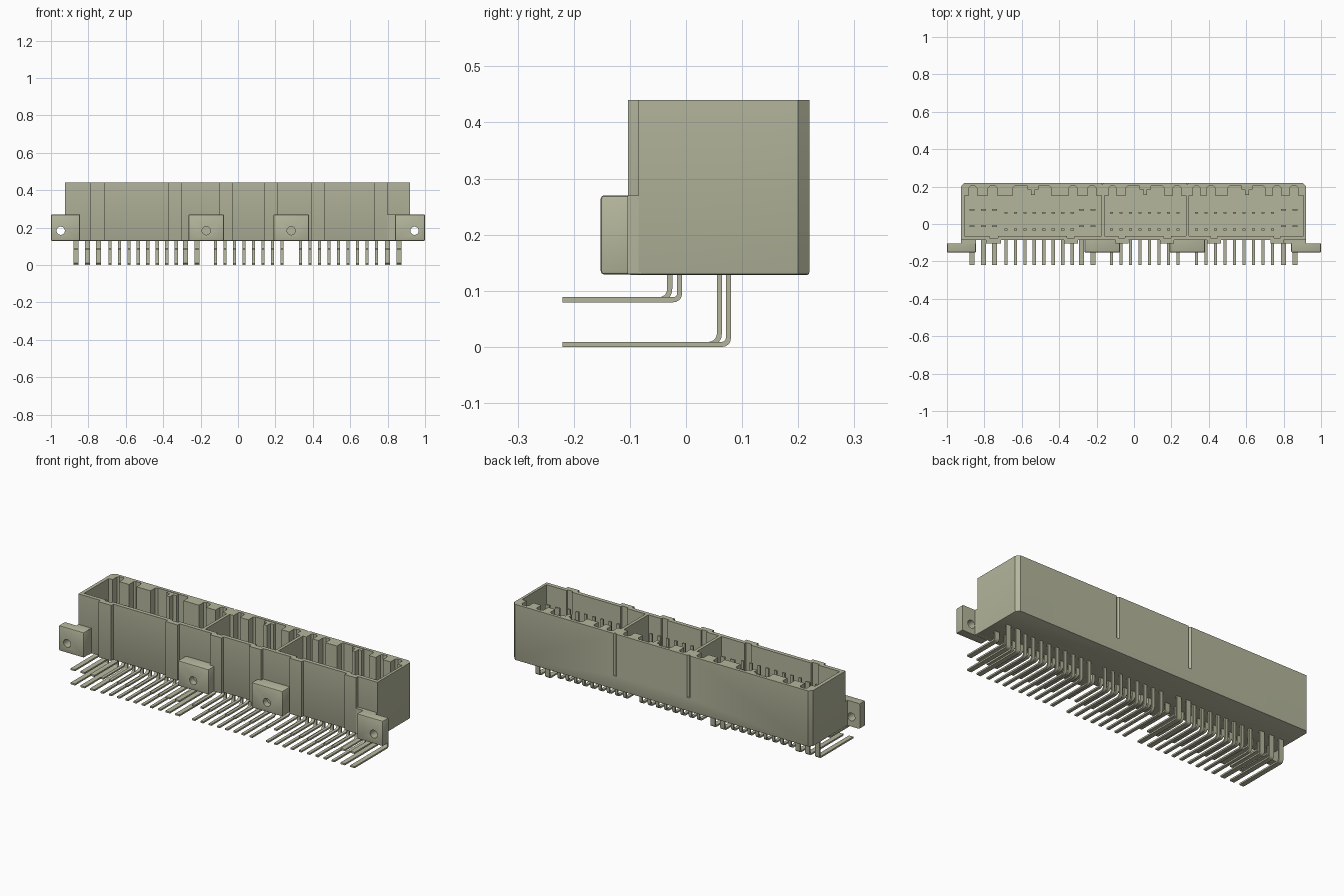
import bpy, bmesh, math
from mathutils import Vector

old = bpy.data.objects.get("Cube")
if old:
    bpy.data.objects.remove(old, do_unlink=True)

COLOR = (0.46, 0.47, 0.335, 1.0)
mat = bpy.data.materials.new("khaki plastic")
mat.use_nodes = True
mat.diffuse_color = COLOR
bsdf = mat.node_tree.nodes["Principled BSDF"]
bsdf.inputs["Base Color"].default_value = COLOR
bsdf.inputs["Roughness"].default_value = 0.6


def finish(name, bm):
    bmesh.ops.recalc_face_normals(bm, faces=bm.faces)
    me = bpy.data.meshes.new(name)
    bm.to_mesh(me)
    bm.free()
    me.materials.append(mat)
    ob = bpy.data.objects.new(name, me)
    bpy.context.collection.objects.link(ob)
    return ob


def add_prism(bm, pts, lo, hi, axis="z"):
    """Extrude a flat outline along z (xy outline) or along x (yz outline)."""
    def place(p, h):
        return (p[0], p[1], h) if axis == "z" else (h, p[0], p[1])
    face = bm.faces.new([bm.verts.new(place(p, lo)) for p in pts])
    res = bmesh.ops.extrude_face_region(bm, geom=[face])
    verts = [v for v in res["geom"] if isinstance(v, bmesh.types.BMVert)]
    shift = (0, 0, hi - lo) if axis == "z" else (hi - lo, 0, 0)
    bmesh.ops.translate(bm, verts=verts, vec=shift)


def rect(x0, x1, y0, y1):
    return [(x0, y0), (x1, y0), (x1, y1), (x0, y1)]


def prism(name, pts, lo, hi):
    bm = bmesh.new()
    add_prism(bm, pts, lo, hi)
    return finish(name, bm)


def cut(ob, cutters):
    """Subtract the cutters from the part and remove them."""
    bpy.context.view_layer.objects.active = ob
    for c in cutters:
        c.hide_render = True
        m = ob.modifiers.new("cut", "BOOLEAN")
        m.operation, m.solver, m.object = "DIFFERENCE", "EXACT", c
        bpy.ops.object.modifier_apply(modifier=m.name)
        bpy.data.objects.remove(c, do_unlink=True)


# --- main dimensions
LEFT, RIGHT, BACK = -0.925, 0.92, 0.22
FRONT, RIB_FRONT, LUG_FRONT = -0.085, -0.103, -0.152
BOTTOM, TOP, FLOOR, LUG_TOP = 0.128, 0.44, 0.19, 0.27
RIBS = [(-0.79, -0.71), (-0.375, -0.30), (-0.10, -0.03),
        (0.14, 0.215), (0.39, 0.465), (0.73, 0.80)]
NOTCHES = [(-0.882, -0.84), (-0.78, -0.733), (-0.647, -0.444), (-0.348, -0.305),
           (-0.246, -0.203), (-0.134, -0.096), (-0.043, 0.16), (0.209, 0.251),
           (0.315, 0.353), (0.39, 0.433), (0.503, 0.70), (0.743, 0.786), (0.834, 0.877)]
BAYS = [(-0.905, -0.175), (-0.158, 0.277), (0.294, 0.905)]

# --- housing: outline with front ribs and chamfered back corners
outline = [(LEFT, FRONT)]
for a, b in RIBS:
    outline += [(a, FRONT), (a, RIB_FRONT), (b, RIB_FRONT), (b, FRONT)]
outline += [(RIGHT, FRONT), (RIGHT, BACK - 0.02), (RIGHT - 0.018, BACK),
            (LEFT + 0.018, BACK), (LEFT, BACK - 0.02)]
bm = bmesh.new()
add_prism(bm, outline, BOTTOM, TOP)
low = [e for e in bm.edges if all(v.co.z < BOTTOM + 0.001 for v in e.verts)]
bmesh.ops.bevel(bm, geom=low, offset=0.005, segments=2, affect="EDGES", profile=0.5)
housing = finish("housing", bm)

# --- open bays with key slots along the front and toothed back walls
cutters = []
for x0, x1 in BAYS:
    pts = [(x0, -0.063)]
    for a, b in RIBS:
        if x0 < a and b < x1:
            pts += [(a + 0.018, -0.063), (a + 0.018, -0.074),
                    (b - 0.018, -0.074), (b - 0.018, -0.063)]
    pts += [(x1, -0.063), (x1, 0.153)]
    for a, b in reversed(NOTCHES):
        if x0 < a and b < x1:
            pts += [(b, 0.153), (b, 0.193), (b - 0.01, 0.203),
                    (a + 0.01, 0.203), (a, 0.193), (a, 0.153)]
    pts += [(x0, 0.153)]
    cutters.append(prism("bay_cutter", pts, FLOOR, TOP + 0.05))
# shallow grooves down the back
for x in (-0.17, 0.285):
    groove = [(x - 0.012, BACK + 0.003), (x, BACK - 0.01), (x + 0.012, BACK + 0.003)]
    cutters.append(prism("groove_cutter", groove, 0.205, TOP + 0.05))
cut(housing, cutters)

# --- latch tongues in the wide slots
for i, x in enumerate((-0.54, 0.06, 0.604)):
    bm = bmesh.new()
    add_prism(bm, rect(x - 0.03, x + 0.03, 0.185, 0.206), FLOOR - 0.01, TOP - 0.002)
    add_prism(bm, rect(x - 0.01, x + 0.01, 0.155, 0.186), FLOOR - 0.01, TOP - 0.002)
    finish(f"latch_tongue_{i + 1}", bm)

# --- corner pads behind the mounting ears
prism("right_corner_pad", rect(LEFT, -0.845, RIB_FRONT, FRONT + 0.005), BOTTOM + 0.002, LUG_TOP)
prism("left_corner_pad", rect(0.80, RIGHT, RIB_FRONT, FRONT + 0.005), BOTTOM + 0.002, LUG_TOP)


# --- mounting ears (through holes) and front lugs (blind holes)
def lug(name, x0, x1, y1, hole_x, through):
    bm = bmesh.new()
    add_prism(bm, rect(x0, x1, LUG_FRONT, y1), BOTTOM + 0.001, LUG_TOP)
    edges = [e for e in bm.edges if any(v.co.y < LUG_FRONT + 0.001 for v in e.verts)]
    bmesh.ops.bevel(bm, geom=edges, offset=0.006, segments=2, affect="EDGES", profile=0.5)
    ob = finish(name, bm)
    depth = 0.2 if through else 0.07
    bpy.ops.mesh.primitive_cylinder_add(vertices=32, radius=0.022, depth=depth,
                                        location=(hole_x, LUG_FRONT, 0.183),
                                        rotation=(math.pi / 2, 0, 0))
    cut(ob, [bpy.context.object])


lug("right_ear", -1.0, -0.845, RIB_FRONT, -0.948, True)
lug("left_ear", 0.84, 1.0, RIB_FRONT, 0.944, True)
lug("right_front_lug", -0.265, -0.075, FRONT + 0.005, -0.17, False)
lug("left_front_lug", 0.19, 0.38, FRONT + 0.005, 0.284, False)

# --- bent contact pins, two rows
T = 0.0045  # half thickness


def pin_outline(y, z, r, top, tip=-0.22):
    """Side outline of a pin: down at y, bending forward along height z."""
    cy, cz = y - r, z + r

    def arc(rad, steps):
        return [(cy + rad * math.cos(a), cz - rad * math.sin(a))
                for a in (math.pi / 2 * k / 5 for k in steps)]
    return ([(y + T, top)] + arc(r + T, range(6)) + [(tip, z - T), (tip, z + T)]
            + arc(r - T, range(5, -1, -1)) + [(y - T, top)])


STEP = 0.0507
large = [-0.865, -0.805, -0.745, -0.28, -0.22, 0.80, 0.86]
small = [start + STEP * i for start, n in ((-0.685, 8), (-0.12, 8), (0.335, 9)) for i in range(n)]
ROWS = [("lower", 0.0045, 0.0755, 0.0595), ("upper", 0.084, -0.0115, -0.029)]
for row, z, y_large, y_small in ROWS:
    for kind, xs, y, half, r in (("wide", large, y_large, 0.0135, 0.011),
                                 ("narrow", small, y_small, 0.0085, 0.019)):
        bm = bmesh.new()
        for x in xs:
            add_prism(bm, pin_outline(y, z, r, 0.36), x - half, x + half, "x")
        finish(f"{row}_{kind}_pins", bm)

# --- smooth rounded parts, keep hard edges crisp
bpy.ops.object.select_all(action="DESELECT")
for ob in bpy.context.scene.objects:
    if ob.type == "MESH" and ob.data.materials and ob.data.materials[0] == mat:
        ob.select_set(True)
        bpy.context.view_layer.objects.active = ob
bpy.ops.object.shade_smooth_by_angle(angle=math.radians(30))
